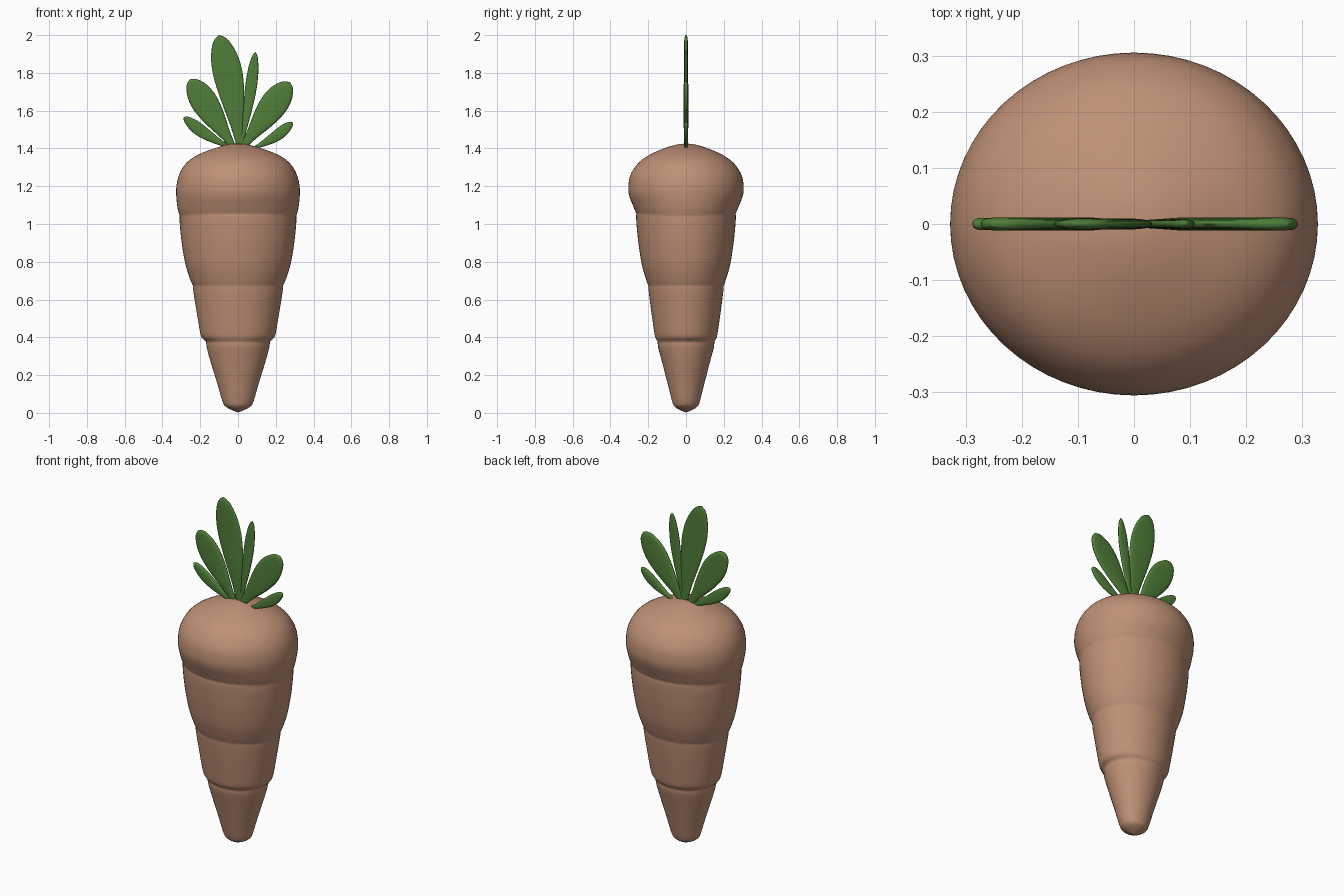
import bpy, bmesh, math
from mathutils import Vector

if "Cube" in bpy.data.objects:
    bpy.data.objects.remove(bpy.data.objects["Cube"])


def material(name, rgb):
    m = bpy.data.materials.new(name)
    m.diffuse_color = (*rgb, 1)
    m.use_nodes = True
    m.node_tree.nodes["Principled BSDF"].inputs["Base Color"].default_value = m.diffuse_color
    return m


def spline(pts, n=5):
    # Catmull-Rom samples through the points
    p = [Vector(q) for q in pts]
    p = [2 * p[0] - p[1]] + p + [2 * p[-1] - p[-2]]
    out = []
    for a, b, c, d in zip(p, p[1:], p[2:], p[3:]):
        for k in range(n):
            t = k / n
            out.append(0.5 * (2 * b + (c - a) * t + (2 * a - 5 * b + 4 * c - d) * t * t
                              + (3 * b - a - 3 * c + d) * t ** 3))
    return out + [p[-2]]


def loft(name, rings, mat, angle):
    # skin closed rings and cap both ends with a fan to the end centres
    bm = bmesh.new()
    vr = [[bm.verts.new(co) for co in r] for r in rings]
    n = len(vr[0])
    for a, b in zip(vr, vr[1:]):
        for i in range(n):
            bm.faces.new((a[i], a[(i + 1) % n], b[(i + 1) % n], b[i]))
    bm.faces.new(vr[0])
    bm.faces.new(vr[-1])
    bmesh.ops.recalc_face_normals(bm, faces=bm.faces)
    me = bpy.data.meshes.new(name)
    bm.to_mesh(me)
    bm.free()
    ob = bpy.data.objects.new(name, me)
    bpy.context.collection.objects.link(ob)
    me.materials.append(mat)
    bpy.context.view_layer.objects.active = ob
    ob.select_set(True)
    bpy.ops.object.shade_smooth_by_angle(angle=math.radians(angle))
    ob.select_set(False)
    return ob


skin = material("carrot_skin", (0.52, 0.28, 0.18))
green = material("leaf_green", (0.08, 0.21, 0.04))

# root: stacked swollen segments, each (half width x, half width y, z)
segments = [
    [(0.002, 0.002, 0.003), (0.03, 0.03, 0.014), (0.065, 0.06, 0.033), (0.082, 0.073, 0.06),
     (0.108, 0.096, 0.15), (0.145, 0.127, 0.27), (0.165, 0.147, 0.345), (0.169, 0.15, 0.375)],
    [(0.176, 0.154, 0.383), (0.193, 0.163, 0.402), (0.203, 0.17, 0.44), (0.223, 0.187, 0.56),
     (0.236, 0.197, 0.64), (0.239, 0.2, 0.675)],
    [(0.243, 0.203, 0.682), (0.258, 0.216, 0.72), (0.279, 0.235, 0.79), (0.298, 0.252, 0.9),
     (0.308, 0.262, 1.0), (0.309, 0.264, 1.045)],
    [(0.312, 0.262, 1.052), (0.321, 0.278, 1.09), (0.327, 0.301, 1.15), (0.326, 0.305, 1.2),
     (0.312, 0.294, 1.26), (0.276, 0.255, 1.32), (0.215, 0.195, 1.365), (0.12, 0.112, 1.402),
     (0.05, 0.047, 1.421), (0.002, 0.002, 1.426)],
]
N = 64
rings = [[(rx * math.cos(2 * math.pi * i / N), ry * math.sin(2 * math.pi * i / N), z)
          for i in range(N)] for seg in segments for rx, ry, z in spline(seg)]
loft("carrot_root", rings, skin, 60)


def leaf(name, base, tip, width, thick, bend):
    # paddle-shaped flat leaf in the xz plane, widest near the tip
    b, t = Vector((base[0], 0, base[1])), Vector((tip[0], 0, tip[1]))
    side = Vector((t.z - b.z, 0, b.x - t.x)).normalized()
    shape = spline([(0, 0.18), (0.2, 0.42), (0.45, 0.82), (0.65, 1.0), (0.8, 0.92),
                    (0.91, 0.66), (0.97, 0.38), (1, 0.03)], 4)
    rings = []
    for s, w in shape:
        c = b.lerp(t, s) + side * bend * math.sin(math.pi * s)
        th = thick * min(1, w * 1.8) ** 0.5
        ring = []
        for i in range(20):
            a = 2 * math.pi * i / 20
            cx, sy = math.cos(a), math.sin(a)
            ring.append(c + side * (cx * width / 2 * w)
                        + Vector((0, math.copysign(abs(sy) ** 0.6, sy) * th, 0)))
        rings.append(ring)
    loft(name, rings, green, 60)


# leaves: base, tip, width, half thickness, sideways bow
for name, *args in [
    ("leaf_tall", (0.01, 1.40), (-0.10, 2.0), 0.155, 0.010, 0.01),
    ("leaf_slim", (0.015, 1.40), (0.092, 1.91), 0.062, 0.008, 0.005),
    ("leaf_left", (-0.02, 1.40), (-0.255, 1.765), 0.14, 0.012, 0.0),
    ("leaf_right", (0.02, 1.40), (0.275, 1.75), 0.145, 0.012, 0.0),
    ("leaf_low_left", (-0.03, 1.40), (-0.287, 1.565), 0.065, 0.011, -0.012),
    ("leaf_low_right", (0.07, 1.395), (0.29, 1.537), 0.06, 0.011, 0.012),
]:
    leaf(name, *args)
